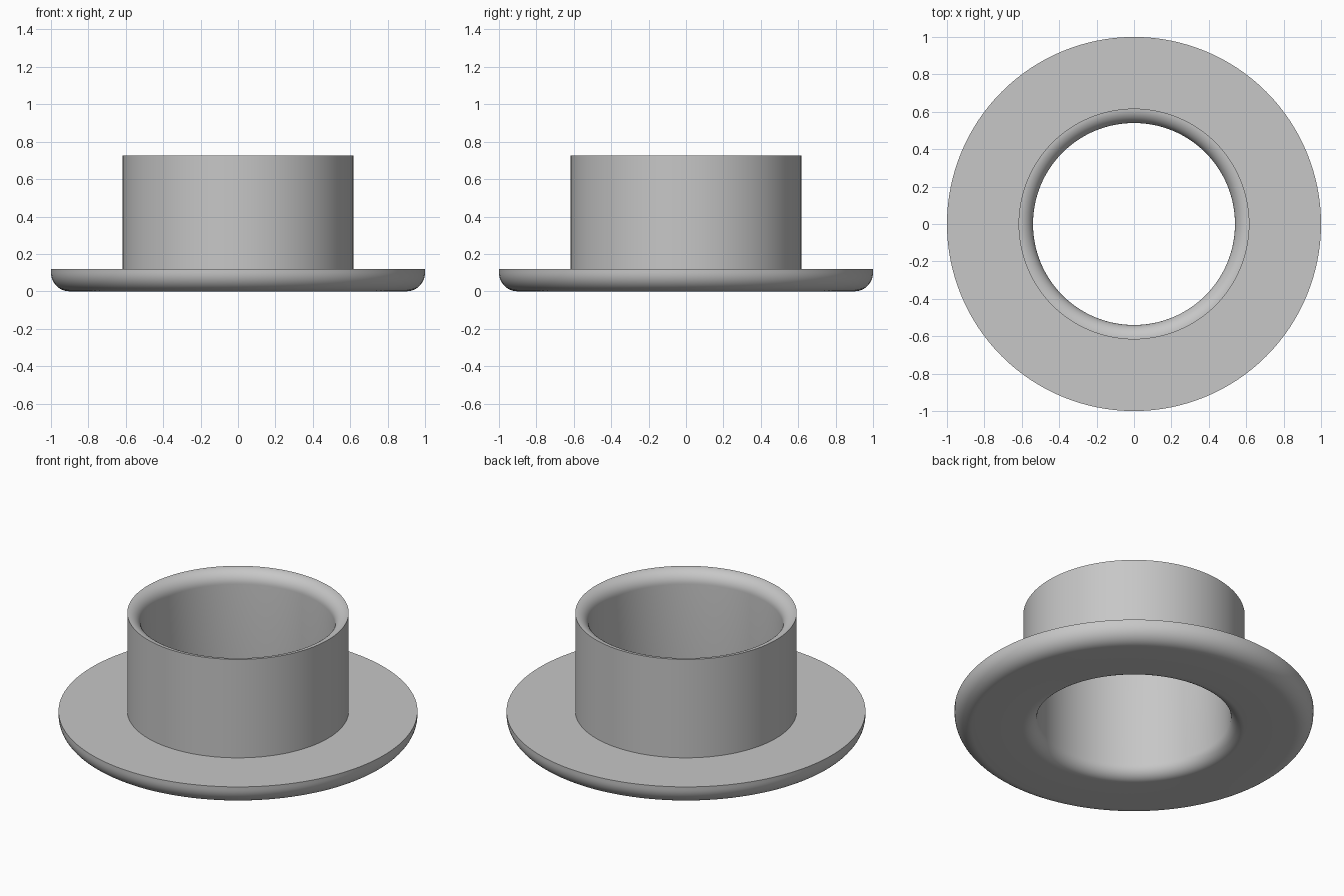
import bpy
import bmesh
from math import cos, sin, pi, radians
from mathutils import Vector

cube = bpy.data.objects.get("Cube")
if cube:
    bpy.data.objects.remove(cube, do_unlink=True)

RIM, OUTER, BORE = 1.0, 0.617, 0.54      # radii
FLANGE, HEIGHT = 0.12, 0.725             # heights
EDGE, LIP = 0.10, OUTER - BORE           # rounding radii
SEGMENTS, ARC_STEPS = 128, 12


def arc(r, z, radius, start, end):
    """Points of a rounded corner around centre (r, z), angles in degrees."""
    points = []
    for i in range(ARC_STEPS + 1):
        a = radians(start + (end - start) * i / ARC_STEPS)
        points.append((r + radius * cos(a), z + radius * sin(a)))
    return points


def lathe(name, profile, material):
    """Spin a closed (radius, height) profile around the z axis."""
    bm = bmesh.new()
    verts = [bm.verts.new((r, 0, z)) for r, z in profile]
    edges = [bm.edges.new((v, verts[i - 1])) for i, v in enumerate(verts)]
    bmesh.ops.spin(bm, geom=verts + edges, cent=Vector(), axis=(0, 0, 1),
                   angle=2 * pi, steps=SEGMENTS, use_merge=True)
    bmesh.ops.remove_doubles(bm, verts=bm.verts, dist=0.0001)
    bmesh.ops.recalc_face_normals(bm, faces=bm.faces)
    mesh = bpy.data.meshes.new(name)
    bm.to_mesh(mesh)
    bm.free()
    mesh.materials.append(material)
    obj = bpy.data.objects.new(name, mesh)
    bpy.context.collection.objects.link(obj)
    bpy.ops.object.select_all(action="DESELECT")
    obj.select_set(True)
    bpy.context.view_layer.objects.active = obj
    bpy.ops.object.shade_smooth_by_angle(angle=radians(30))
    return obj


grey = bpy.data.materials.new("light grey")
grey.use_nodes = True
colour = (0.57, 0.57, 0.57, 1)
grey.diffuse_color = colour
grey.node_tree.nodes["Principled BSDF"].inputs["Base Color"].default_value = colour

# Flanged sleeve: rounded rim below, rounded bore at both ends
profile = [(OUTER, FLANGE), (RIM, FLANGE)]
profile += arc(RIM - EDGE, EDGE, EDGE, 0, -90)
profile += arc(OUTER, LIP, LIP, 270, 180)
profile += arc(OUTER, HEIGHT - LIP, LIP, 180, 90)
lathe("flanged_sleeve", profile, grey)
